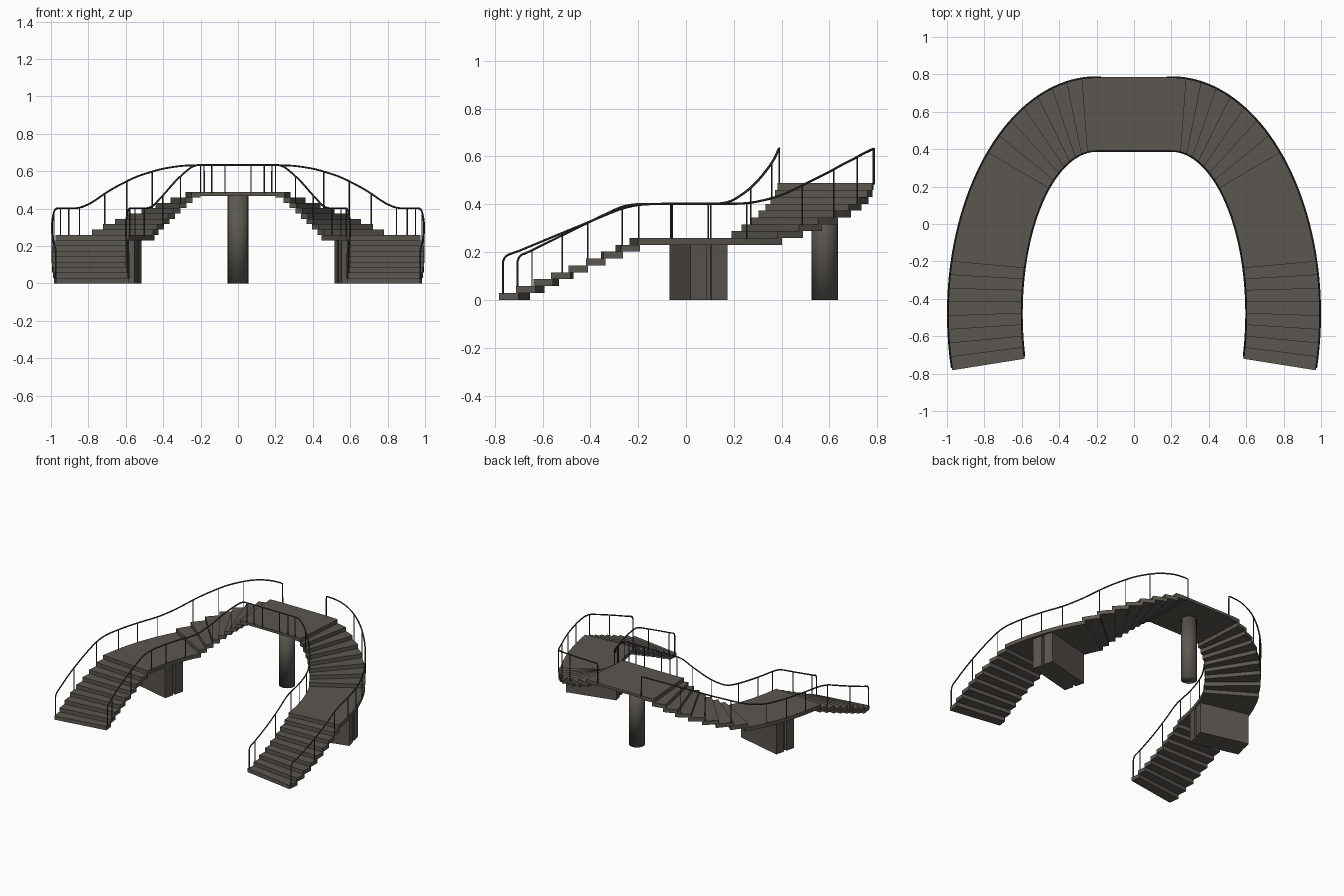
import bpy, bmesh, math
from math import sin, cos, pi
from mathutils import Matrix, Vector

cube = bpy.data.objects.get("Cube")
if cube:
    bpy.data.objects.remove(cube, do_unlink=True)


def material(name, rgb, rough):
    m = bpy.data.materials.new(name)
    m.use_nodes = True
    m.diffuse_color = (*rgb, 1)
    bsdf = m.node_tree.nodes["Principled BSDF"]
    bsdf.inputs["Base Color"].default_value = (*rgb, 1)
    bsdf.inputs["Roughness"].default_value = rough
    return m


STONE = material("warm grey stone", (0.105, 0.096, 0.082), 0.8)
METAL = material("dark grey metal", (0.045, 0.044, 0.043), 0.5)

# Both edges of the stair are quarter ellipses about the same centre
CX, CY = 0.2, -0.48
OUTER, INNER = (0.795, 1.265), (0.4, 0.87)
RISE = 0.0288
LANDING_Z, DECK_Z = 9 * RISE, 0.488
UPPER_RISE = (DECK_Z - LANDING_Z) / 8
RAIL_TOP = 0.633
# Edge angles at: foot, landing start, landing end, deck start, deck middle
MARKS = {OUTER: (-0.241, 0.223, 0.75, 1.47, pi / 2),
         INNER: (-0.28, 0.285, 0.88, 1.446, pi / 2)}


def edge(radii, t):
    return Vector((CX + radii[0] * cos(t), CY + radii[1] * sin(t), 0))


def lerp(a, b, f):
    return a + (b - a) * f


def finish(bm, name, mat):
    bmesh.ops.recalc_face_normals(bm, faces=bm.faces)
    mesh = bpy.data.meshes.new(name)
    bm.to_mesh(mesh)
    bm.free()
    mesh.materials.append(mat)
    ob = bpy.data.objects.new(name, mesh)
    bpy.context.collection.objects.link(ob)
    return ob


def slab(name, pairs, top, thick):
    """Solid strip between matching outer and inner edge points."""
    bm = bmesh.new()
    rows = [[bm.verts.new((p.x, p.y, top - thick)) for p in pair] for pair in pairs]
    faces = [bm.faces.new((a[0], b[0], b[1], a[1])) for a, b in zip(rows, rows[1:])]
    up = bmesh.ops.extrude_face_region(bm, geom=faces, use_keep_orig=True)["geom"]
    bmesh.ops.translate(bm, vec=(0, 0, thick),
                        verts=[g for g in up if isinstance(g, bmesh.types.BMVert)])
    return finish(bm, name, STONE)


def strip(section, f0, f1, n, side):
    """Edge point pairs for a fraction of one section of the stair."""
    pairs = []
    for k in range(n + 1):
        f = lerp(f0, f1, k / n)
        pair = [edge(r, lerp(MARKS[r][section], MARKS[r][section + 1], f)) for r in (OUTER, INNER)]
        pairs.append([Vector((p.x * side, p.y, 0)) for p in pair])
    return pairs


def floor_z(radii, t):
    foot, land, land_end, deck, _ = MARKS[radii]
    if t < land:
        return RISE * (1 + int(8 * max(t - foot, 0) / (land - foot)))
    if t < land_end:
        return LANDING_Z
    return min(DECK_Z, LANDING_Z + UPPER_RISE * (1 + int(7 * (t - land_end) / (deck - land_end))))


# Steps and landings
for side, label in ((1, "left"), (-1, "right")):
    for i in range(8):
        slab(f"{label}_lower_step_{i + 1}", strip(0, i / 8, (i + 1.12) / 8, 2, side),
             RISE * (i + 1), RISE)
    slab(f"{label}_landing", strip(1, 0, 1.04, 10, side), LANDING_Z, RISE)
    for i in range(7):
        slab(f"{label}_upper_step_{i + 1}", strip(2, i / 7, (i + 1.2) / 7, 2, side),
             LANDING_Z + UPPER_RISE * (i + 1), UPPER_RISE)
    slab(f"{label}_deck_end", strip(3, 0, 1, 3, side), DECK_Z, UPPER_RISE)

# Thinner middle of the top deck
slab("top_deck", [strip(3, 1, 1, 1, side)[0] for side in (1, -1)], DECK_Z, 0.02)

# Round column under the deck
bm = bmesh.new()
bmesh.ops.create_cone(bm, cap_ends=True, segments=40, radius1=0.055, radius2=0.055,
                      depth=0.47, matrix=Matrix.Translation((0, 0.58, 0.235)))
finish(bm, "deck_column", STONE).data.shade_smooth()

# Landing piers: two plates with a recessed core, turned to follow the bend
for side, label in ((1, "left"), (-1, "right")):
    bm = bmesh.new()
    height = LANDING_Z - 0.02
    for offset, length, depth in ((-0.045, 0.365, 0.07), (0.045, 0.365, 0.07), (0, 0.325, 0.022)):
        place = (Matrix.Translation((0.712 * side, 0.0525, height / 2))
                 @ Matrix.Rotation(side * math.radians(14), 4, "Z")
                 @ Matrix.Translation((0, offset, 0))
                 @ Matrix.Diagonal((length, depth, height, 1)))
        bmesh.ops.create_cube(bm, size=1, matrix=place)
    finish(bm, f"{label}_landing_pier", STONE)


# Railings
def rail_z(keys, t):
    for (t0, z0), (t1, z1) in zip(keys, keys[1:]):
        if t <= t1:
            return lerp(z0, z1, max(0, (t - t0) / (t1 - t0)))
    return keys[-1][1]


def tube(name, paths, radius):
    cu = bpy.data.curves.new(name, "CURVE")
    cu.dimensions = "3D"
    cu.bevel_depth = radius
    cu.bevel_resolution = 1
    cu.use_fill_caps = True
    for path in paths:
        sp = cu.splines.new("POLY")
        sp.points.add(len(path) - 1)
        for point, co in zip(sp.points, path):
            point.co = (*co, 1)
    cu.materials.append(METAL)
    ob = bpy.data.objects.new(name, cu)
    bpy.context.collection.objects.link(ob)
    bpy.ops.object.select_all(action="DESELECT")
    bpy.context.view_layer.objects.active = ob
    ob.select_set(True)
    bpy.ops.object.convert(target="MESH")
    bpy.ops.object.shade_smooth_by_angle()


def rail_path(radii, start, bend, keys):
    """Foot post, rounded corner, then the handrail up to the deck."""
    path = [edge(radii, start) + Vector((0, 0, RISE - 0.005))]
    top = rail_z(keys, start + bend)
    for k in range(6):
        a = k / 6 * pi / 2
        path.append(edge(radii, start + bend * (1 - cos(a))) + Vector((0, 0, top - 0.04 * (1 - sin(a)))))
    for k in range(61):
        t = lerp(start + bend, pi / 2, k / 60)
        zs = [rail_z(keys, t + d) for d in (-0.04, 0, 0.04)]
        path.append(edge(radii, t) + Vector((0, 0, sum(zs) / 3)))
    return path


def posts(radii, keys, angles):
    result = []
    for t in angles:
        p = edge(radii, t)
        result.append([p + Vector((0, 0, floor_z(radii, t) - 0.005)),
                       p + Vector((0, 0, rail_z(keys, t)))])
    return result


def mirrored(path):
    return [Vector((-p.x, p.y, p.z)) for p in path]


outer_keys = [(-0.225, 0.178), (0.19, 0.395), (0.26, 0.402), (0.62, 0.402), (0.75, 0.43),
              (0.92, 0.5), (1.12, 0.57), (1.3, 0.612), (1.45, 0.63), (1.6, RAIL_TOP)]
inner_keys = [(-0.26, 0.178), (0.25, 0.395), (0.33, 0.402), (0.8, 0.402), (0.88, 0.412),
              (1.04, 0.468), (1.23, 0.548), (1.42, 0.615), (1.5, RAIL_TOP), (1.6, RAIL_TOP)]
outer_rail = rail_path(OUTER, -0.228, 0.03, outer_keys)
outer_rail.append(Vector((CX - 0.018, outer_rail[-1].y, RAIL_TOP - 0.003)))
outer_rail.append(Vector((CX - 0.02, outer_rail[-1].y, DECK_Z - 0.005)))
inner_rail = rail_path(INNER, -0.262, 0.035, inner_keys)
outer_posts = posts(OUTER, outer_keys, (-0.03, 0.17, 0.34, 0.48, 0.62, 0.87, 1.05, 1.24))
inner_posts = posts(INNER, inner_keys, (-0.19, 0.08, 0.33, 0.5, 0.72, 1.04, 1.3, pi / 2))
for x in (0.07, 0.14):
    y = inner_rail[-1].y
    inner_posts.append([Vector((x, y, DECK_Z - 0.005)), Vector((x, y, RAIL_TOP))])

for label, flip in (("left", list), ("right", mirrored)):
    tube(f"{label}_outer_handrail", [flip(outer_rail)], 0.005)
    tube(f"{label}_outer_posts", [flip(p) for p in outer_posts], 0.0035)
    tube(f"{label}_inner_posts", [flip(p) for p in inner_posts], 0.0035)
tube("inner_handrail", [inner_rail + mirrored(inner_rail)[::-1]], 0.005)
